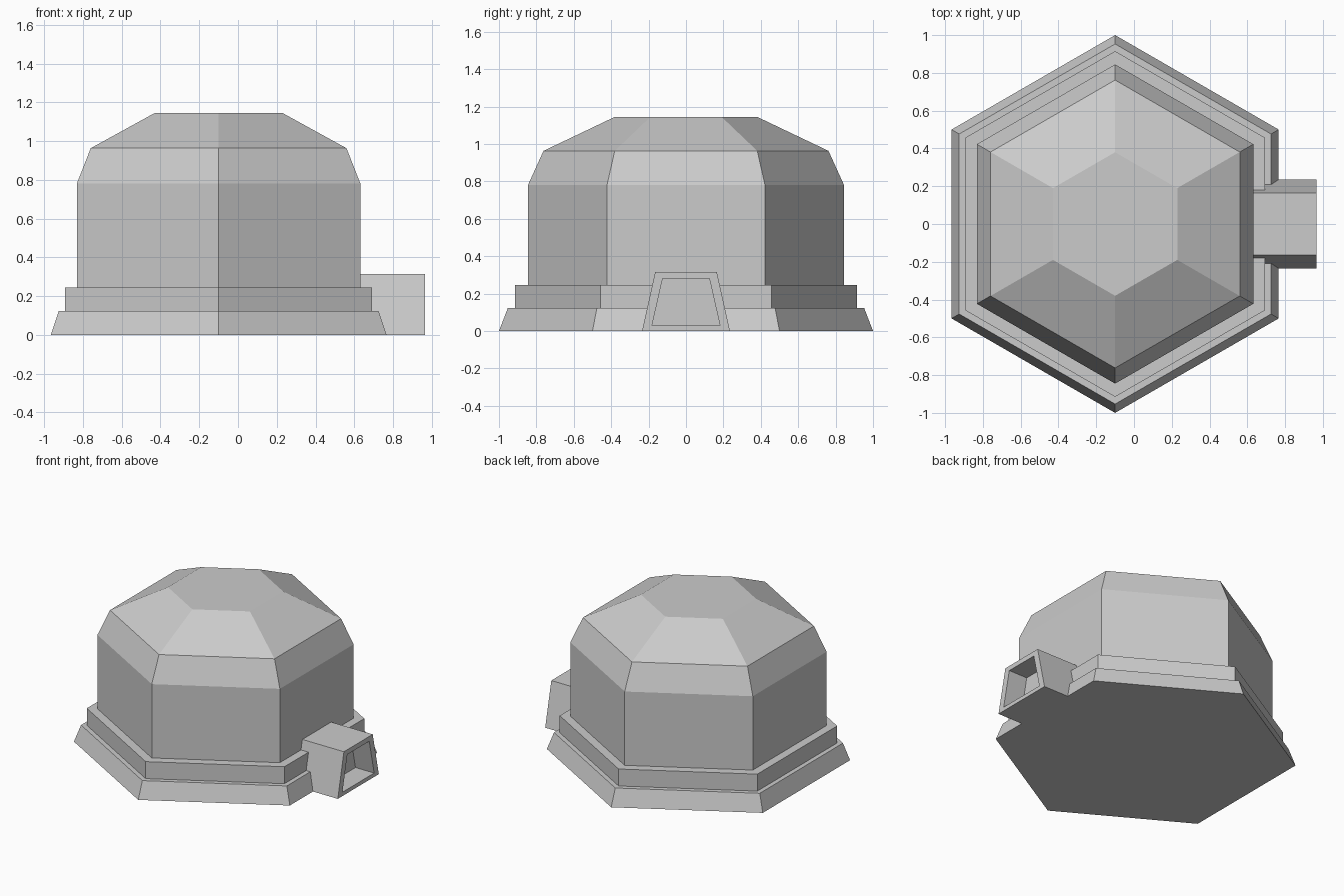
import bpy, bmesh
from math import sin, cos, pi

if "Cube" in bpy.data.objects:
    bpy.data.objects.remove(bpy.data.objects["Cube"], do_unlink=True)

CENTRE_X = -0.1

grey = bpy.data.materials.new("plain_grey")
grey.use_nodes = True
grey.diffuse_color = (0.6, 0.6, 0.6, 1)
grey.node_tree.nodes["Principled BSDF"].inputs["Base Color"].default_value = (0.6, 0.6, 0.6, 1)


def finish(name, bm):
    bmesh.ops.recalc_face_normals(bm, faces=bm.faces)
    mesh = bpy.data.meshes.new(name)
    bm.to_mesh(mesh)
    bm.free()
    mesh.materials.append(grey)
    obj = bpy.data.objects.new(name, mesh)
    bpy.context.collection.objects.link(obj)


def bridge(bm, a, b):
    n = len(a)
    for i in range(n):
        j = (i + 1) % n
        bm.faces.new((a[i], a[j], b[j], b[i]))


def loft(name, loops):
    """Skin a stack of point loops and cap both ends."""
    bm = bmesh.new()
    rings = [[bm.verts.new(p) for p in loop] for loop in loops]
    for a, b in zip(rings, rings[1:]):
        bridge(bm, a, b)
    bm.faces.new(rings[0])
    bm.faces.new(rings[-1])
    finish(name, bm)


def hexagon(radius, z):
    # Corners point along +y and -y
    return [(CENTRE_X + radius * cos(pi / 6 + i * pi / 3),
             radius * sin(pi / 6 + i * pi / 3), z) for i in range(6)]


def trapezoid(x, bottom_half, top_half, z0, z1):
    return [(x, -bottom_half, z0), (x, bottom_half, z0),
            (x, top_half, z1), (x, -top_half, z1)]


# Hexagonal base: sloped skirt and upright step
loft("base_skirt", [hexagon(1.0, 0), hexagon(0.953, 0.122)])
loft("base_step", [hexagon(0.915, 0.1), hexagon(0.915, 0.245)])

# Dome: upright walls, steep shoulder, shallow roof, flat top
loft("dome", [hexagon(r, z) for r, z in
              ((0.845, 0.2), (0.845, 0.78), (0.762, 0.963), (0.38, 1.145))])

# Entrance tunnel with a recessed doorway
loft("entrance_tunnel", [
    trapezoid(0.6, 0.235, 0.165, 0, 0.315),
    trapezoid(0.965, 0.235, 0.165, 0, 0.315),
    trapezoid(0.965, 0.182, 0.125, 0.028, 0.28),
    trapezoid(0.815, 0.182, 0.125, 0.028, 0.28),
])
